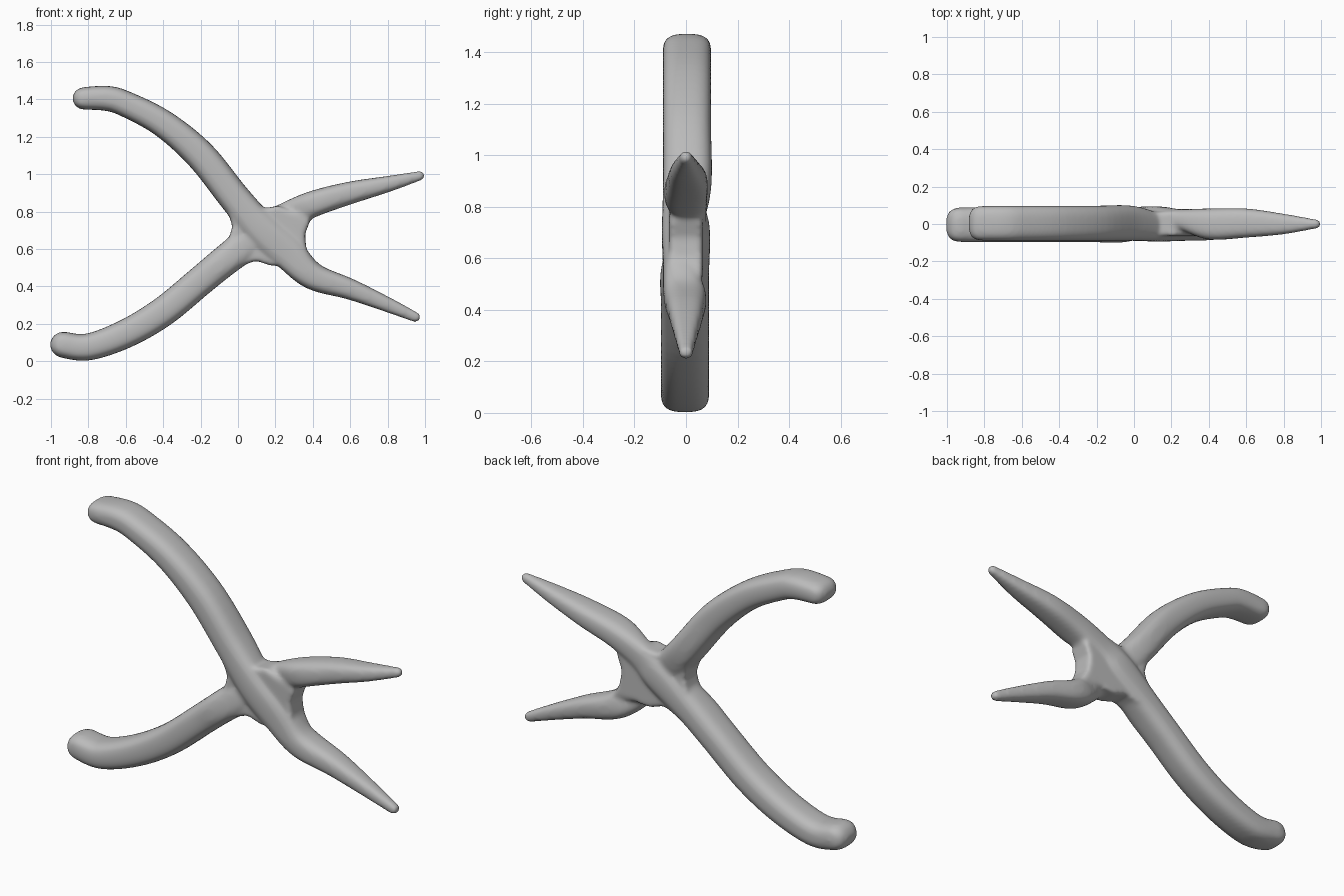
import bpy
import bmesh
import math
from mathutils import Vector

cube = bpy.data.objects.get("Cube")
if cube:
    bpy.data.objects.remove(cube, do_unlink=True)

SIDES = 24      # points around each arm
STEPS = 6       # rings between two path points


def catmull(a, b, c, d, t):
    """Smooth interpolation between b and c."""
    return [0.5 * (2 * q + (r - p) * t + (2 * p - 5 * q + 4 * r - s) * t * t
                   + (3 * q - p - 3 * r + s) * t ** 3)
            for p, q, r, s in zip(a, b, c, d)]


def boxy(value, power=0.7):
    """Push a sine or cosine towards a rounded rectangle."""
    return math.copysign(abs(value) ** power, value)


def sweep_arm(bm, keys):
    """Sweep a rounded section along (x, z, half width, y centre, y half depth)."""
    padded = [keys[0]] + keys + [keys[-1]]
    samples = []
    for i in range(len(keys) - 1):
        samples += [catmull(*padded[i:i + 4], s / STEPS) for s in range(STEPS)]
    samples.append(list(keys[-1]))

    def tangent(i):
        a, b = samples[max(i - 1, 0)], samples[min(i + 1, len(samples) - 1)]
        return Vector((b[0] - a[0], 0, b[1] - a[1])).normalized()

    def ring(i, shift=0.0, scale=1.0):
        x, z, half, mid, depth = samples[i]
        along = tangent(i)
        across = Vector((-along.z, 0, along.x))
        centre = Vector((x, mid, z)) + along * shift
        verts = []
        for k in range(SIDES):
            angle = math.tau * k / SIDES
            offset = across * (half * scale * boxy(math.cos(angle)))
            offset.y = depth * scale ** 0.6 * boxy(math.sin(angle))
            verts.append(bm.verts.new(centre + offset))
        return verts

    # Rounded ends are extra rings that shrink along the tangent
    last = len(samples) - 1
    turns = [math.radians(a) for a in (75, 50, 25)]
    rings = [ring(0, -samples[0][2] * math.sin(a), math.cos(a)) for a in turns]
    rings += [ring(i) for i in range(last + 1)]
    rings += [ring(last, samples[last][2] * math.sin(a), math.cos(a))
              for a in reversed(turns)]
    for lower, upper in zip(rings, rings[1:]):
        for k in range(SIDES):
            n = (k + 1) % SIDES
            bm.faces.new((lower[k], lower[n], upper[n], upper[k]))
    for end, i, sign in ((rings[0], 0, -1), (rings[-1], last, 1)):
        x, z, half, mid, depth = samples[i]
        tip = bm.verts.new(Vector((x, mid, z)) + tangent(i) * half * sign)
        for k in range(SIDES):
            bm.faces.new((end[k], end[(k + 1) % SIDES], tip))


def add_plate(bm, outline, half_depth):
    """Extrude an outline in x and z evenly to both sides of y = 0."""
    front = bm.faces.new([bm.verts.new((x, -half_depth, z)) for x, z in outline])
    grown = bmesh.ops.extrude_face_region(bm, geom=[front], use_keep_orig=True)
    verts = [v for v in grown["geom"] if isinstance(v, bmesh.types.BMVert)]
    bmesh.ops.translate(bm, verts=verts, vec=(0, 2 * half_depth, 0))


# Upper handle, passing the joint at the front into the lower jaw
front_arm = [
    (-.825, 1.405, .06, .004, .092), (-.7, 1.405, .067, .004, .094),
    (-.6, 1.375, .069, .004, .094), (-.4, 1.27, .074, .004, .094),
    (-.2, 1.1, .082, .004, .094), (-.02, .875, .084, .004, .094),
    (.13, .7, .09, -.02, .074), (.27, .575, .088, -.03, .06),
    (.4, .455, .073, -.005, .082), (.6, .385, .056, 0, .068),
    (.8, .302, .04, 0, .045), (.95, .235, .027, 0, .027),
]
# Lower handle, passing the joint at the back into the upper jaw
back_arm = [
    (-.935, .088, .07, -.004, .092), (-.8, .076, .072, -.004, .094),
    (-.6, .147, .077, -.004, .094), (-.4, .265, .08, -.004, .094),
    (-.2, .43, .08, -.004, .094), (-.06, .545, .083, -.004, .094),
    (.13, .69, .09, .02, .074), (.24, .765, .075, .025, .055),
    (.4, .84, .07, 0, .083), (.6, .9, .06, .005, .078),
    (.8, .947, .043, 0, .055), (.975, .992, .025, 0, .024),
]
# Web that fills the four notches around the pivot
pivot_web = [
    (-.05, .79), (-.03, .72), (-.05, .65), (.02, .51), (.095, .538), (.18, .51),
    (.4, .53), (.365, .6), (.358, .68), (.385, .75), (.22, .83), (.13, .817),
    (.07, .86),
]

bm = bmesh.new()
sweep_arm(bm, front_arm)
sweep_arm(bm, back_arm)
add_plate(bm, pivot_web, 0.065)
bmesh.ops.recalc_face_normals(bm, faces=bm.faces)
mesh = bpy.data.meshes.new("pliers")
bm.to_mesh(mesh)
bm.free()

pliers = bpy.data.objects.new("pliers", mesh)
bpy.context.collection.objects.link(pliers)

# Fuse the parts into one soft skin
remesh = pliers.modifiers.new("fuse", "REMESH")
remesh.mode = "VOXEL"
remesh.voxel_size = 0.011
remesh.use_smooth_shade = True
soften = pliers.modifiers.new("soften", "SMOOTH")
soften.factor = 0.5
soften.iterations = 10

# Plain grey
grey = bpy.data.materials.new("plain grey")
grey.use_nodes = True
colour = (0.5, 0.5, 0.5, 1)
grey.diffuse_color = colour
grey.node_tree.nodes["Principled BSDF"].inputs["Base Color"].default_value = colour
mesh.materials.append(grey)
for face in mesh.polygons:
    face.use_smooth = True
